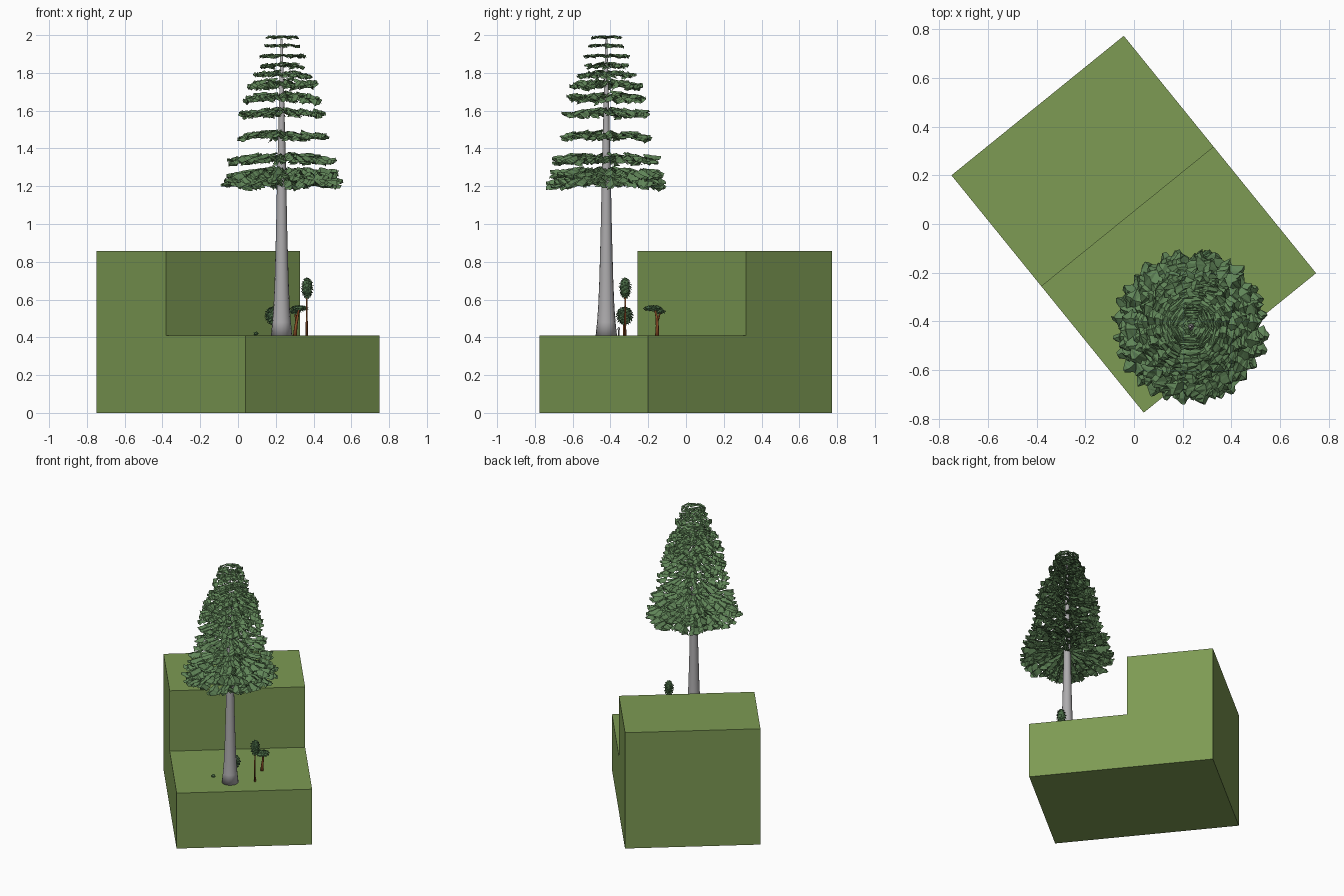
import bpy, bmesh, math, random
from mathutils import Vector, Matrix

if "Cube" in bpy.data.objects:
    bpy.data.objects.remove(bpy.data.objects["Cube"])

random.seed(4)
rnd = random.uniform


def material(name, rgb):
    m = bpy.data.materials.new(name)
    m.diffuse_color = (*rgb, 1)
    m.use_nodes = True
    m.node_tree.nodes["Principled BSDF"].inputs["Base Color"].default_value = m.diffuse_color
    return m


GRASS = material("grass green", (0.205, 0.325, 0.087))
LEAF = material("foliage green", (0.118, 0.235, 0.098))
DARK = material("dark foliage green", (0.075, 0.165, 0.068))
BARK = material("grey bark", (0.42, 0.41, 0.42))
BROWN = material("orange brown bark", (0.30, 0.085, 0.022))


def finish(bm, name, mat, smooth=False, normals=True):
    if normals:
        bmesh.ops.recalc_face_normals(bm, faces=bm.faces)
    me = bpy.data.meshes.new(name)
    bm.to_mesh(me)
    bm.free()
    me.materials.append(mat)
    for p in me.polygons:
        p.use_smooth = smooth
    ob = bpy.data.objects.new(name, me)
    bpy.context.collection.objects.link(ob)
    return ob


def tube(name, path, mat, sides=8):
    """Round stem through (x, y, z, radius) points."""
    bm = bmesh.new()
    rings = []
    for x, y, z, r in path:
        rings.append([bm.verts.new((x + r * math.cos(a), y + r * math.sin(a), z))
                      for a in (i * math.tau / sides for i in range(sides))])
    for a, b in zip(rings, rings[1:]):
        for i in range(sides):
            j = (i + 1) % sides
            bm.faces.new((a[i], a[j], b[j], b[i]))
    bm.faces.new(rings[0][::-1])
    bm.faces.new(rings[-1])
    ob = finish(bm, name, mat, True)
    return ob


OUTLINE = [(0, 0.35), (0.3, 0.95), (0.48, 0.72), (0.7, 1.0), (0.82, 0.55), (1, 0.2)]


def leaf_plate(bm, mat4, length, width, fold=0.35, zmax=2.0):
    """Jagged leaf plate folded along a raised midrib, pointing along local x."""
    def vert(t, s, z):
        j = 0.12
        p = mat4 @ Vector(((t + rnd(-j, j) * 0.5) * length, (s + rnd(-j, j)) * width,
                           z * width * fold + rnd(-j, j) * width))
        p.z = min(p.z, zmax)
        return bm.verts.new(p)
    rib = [vert(t, 0, 0.5) for t, _ in OUTLINE]
    for side in (1, -1):
        edge = [vert(t, side * s, -s * 0.7) for t, s in OUTLINE]
        for i in range(len(rib) - 1):
            q = (rib[i], edge[i], edge[i + 1], rib[i + 1])
            q = q[::-1] if side > 0 else q
            bm.faces.new((q[0], q[1], q[2]))
            bm.faces.new((q[0], q[2], q[3]))


# stepped ground block: L profile swept along the step
bm = bmesh.new()
A, B = Vector((-0.75, 0.20, 0)), Vector((0.04, -0.775, 0))
sweep = Vector((0.708, 0.573, 0))
mid = 0.468
prof = [(0, 0), (1, 0), (1, 0.41), (mid, 0.41), (mid, 0.857), (0, 0.857)]
face = bm.faces.new([bm.verts.new(A.lerp(B, t) + Vector((0, 0, z))) for t, z in prof])
ext = bmesh.ops.extrude_face_region(bm, geom=[face])
bmesh.ops.translate(bm, vec=sweep,
                    verts=[v for v in ext["geom"] if isinstance(v, bmesh.types.BMVert)])
if not any((f.normal.length > 0 and len(f.verts) == 6 and f is face) for f in bm.faces):
    bm.faces.new([v for v in bm.verts][:6])
finish(bm, "stepped_ground", GRASS)

# tall tree trunk with flared foot
TX, TY = 0.235, -0.422
tube("tall_trunk", [(TX - 0.004, TY, z, r) for z, r in
                    [(0.405, 0.057), (0.48, 0.049), (0.56, 0.043), (0.70, 0.037),
                     (0.95, 0.030), (1.20, 0.025), (1.60, 0.015), (1.98, 0.005)]], BARK, 16)

# tiers of drooping fronds: height, radius, frond count, thickness
TIERS = [(1.235, 0.335, 28, 1.0), (1.275, 0.315, 27, 1.0), (1.355, 0.300, 26, 0.8),
         (1.475, 0.255, 24, 0.8), (1.595, 0.238, 22, 0.8), (1.675, 0.218, 20, 0.9),
         (1.745, 0.200, 18, 0.9), (1.795, 0.165, 16, 0.7), (1.84, 0.125, 12, 0.5),
         (1.892, 0.130, 10, 0.3), (1.945, 0.100, 9, 0.3), (1.99, 0.085, 6, 0.2)]
bm = bmesh.new()
for z, R, n, thick in TIERS:
    start = rnd(0, math.tau)
    for k in range(n):
        ang = start + k * math.tau / n + rnd(-0.05, 0.05)
        for frac in ((0.12, 0.40, 0.68) if k % 2 else (0.38, 0.66)):
            length = R * (0.33 if frac < 0.6 else 0.97 - frac) * rnd(0.92, 1.05)
            width = max(0.62 * math.tau * R * (frac + 0.25) / n, 0.02)
            droop = (0.28 + 0.2 * rnd(-1, 1)) * thick
            up = 0.035 * (0.6 - frac) * thick + rnd(-0.014, 0.014) * thick
            m = (Matrix.Translation((TX, TY, z + up)) @ Matrix.Rotation(ang, 4, "Z")
                 @ Matrix.Translation((frac * R, 0, 0)) @ Matrix.Rotation(droop, 4, "Y")
                 @ Matrix.Rotation(rnd(-0.3, 0.3) * thick, 4, "X"))
            leaf_plate(bm, m, length, width, 0.45 * thick + 0.1)
finish(bm, "tall_tree_foliage", LEAF, normals=False)


def leafy_crown(name, centre, size, count, leaf):
    """Lumpy core covered with small leaf plates."""
    bm = bmesh.new()
    bmesh.ops.create_icosphere(bm, subdivisions=2, radius=1)
    for v in bm.verts:
        k = rnd(0.72, 0.9)
        v.co = Vector(centre) + Vector([v.co[i] * size[i] * k for i in range(3)])
    for i in range(count):
        h = 1 - 2 * (i + 0.5) / count
        a = i * 2.39996
        r = math.sqrt(1 - h * h)
        d = Vector((r * math.cos(a), r * math.sin(a), h))
        p = Vector(centre) + Vector([d[j] * size[j] * 0.85 for j in range(3)])
        m = (Matrix.Translation(p) @ Matrix.Rotation(a, 4, "Z")
             @ Matrix.Rotation(0.6 - h * 0.5, 4, "Y") @ Matrix.Translation((-leaf * 0.6, 0, 0)))
        leaf_plate(bm, m, leaf, leaf * 0.5)
    finish(bm, name, DARK, normals=False)


# slender tree
tube("slender_trunk", [(0.364, -0.322, 0.405, 0.006), (0.364, -0.322, 0.63, 0.004)], BROWN)
leafy_crown("slender_crown", (0.366, -0.322, 0.662), (0.033, 0.033, 0.062), 60, 0.02)

# umbrella tree with forked trunk and flat crowns
tube("umbrella_trunk", [(0.302, -0.153, 0.405, 0.011), (0.306, -0.152, 0.46, 0.008),
                        (0.314, -0.154, 0.50, 0.007), (0.322, -0.165, 0.555, 0.004)], BROWN)
tube("umbrella_branch", [(0.310, -0.153, 0.48, 0.006), (0.305, -0.143, 0.51, 0.005),
                         (0.300, -0.135, 0.54, 0.003)], BROWN)
leafy_crown("umbrella_crown", (0.324, -0.175, 0.556), (0.048, 0.05, 0.013), 36, 0.026)
leafy_crown("umbrella_lower_crown", (0.300, -0.137, 0.538), (0.034, 0.03, 0.011), 24, 0.02)

# round bush on a short stem
tube("bush_stem", [(0.19, -0.325, 0.405, 0.010), (0.19, -0.325, 0.49, 0.007)], BROWN)
leafy_crown("bush_crown", (0.19, -0.325, 0.516), (0.05, 0.046, 0.052), 70, 0.026)

# tiny shrub and small pale sprout near the trunk
leafy_crown("tiny_shrub", (0.095, -0.425, 0.42), (0.014, 0.014, 0.011), 16, 0.008)
tube("pale_sprout", [(0.23, -0.356, 0.405, 0.003), (0.23, -0.356, 0.437, 0.003),
                     (0.23, -0.356, 0.443, 0.008), (0.23, -0.356, 0.454, 0.003)], BARK)
